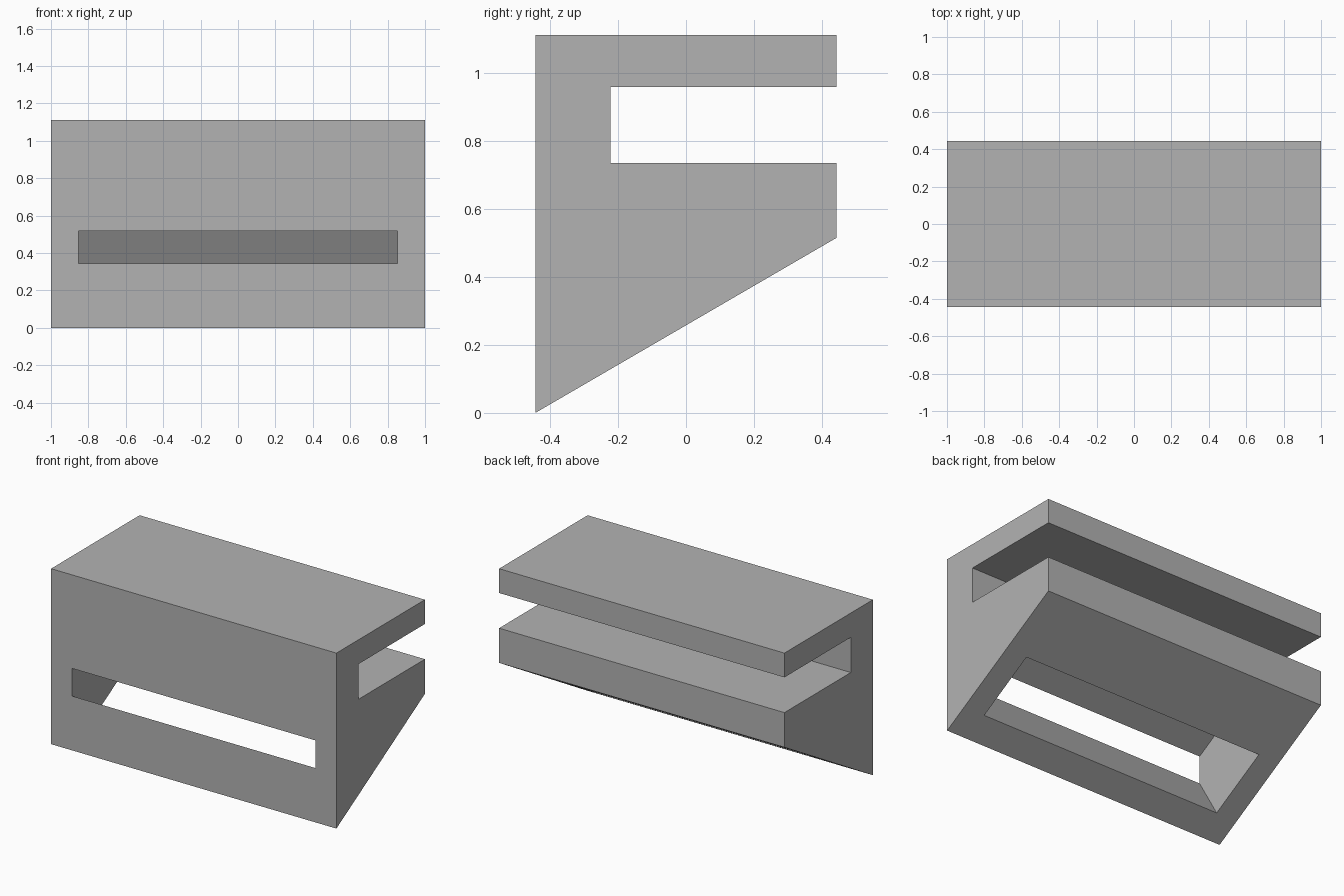
import bpy
import bmesh
import math
from mathutils import Vector

cube = bpy.data.objects.get("Cube")
if cube:
    bpy.data.objects.remove(cube, do_unlink=True)

HALF_LENGTH, HALF_DEPTH, HEIGHT = 1.0, 0.443, 1.112
BACK_EDGE = 0.515        # height of the sloped underside at the back

grey = bpy.data.materials.new("plain_grey")
grey.use_nodes = True
grey.diffuse_color = (0.45, 0.45, 0.45, 1)
grey.node_tree.nodes["Principled BSDF"].inputs["Base Color"].default_value = (0.45, 0.45, 0.45, 1)


def extrude_profile(name, profile, half_length):
    """Extrude a (y, z) outline along x, centred on x = 0."""
    bm = bmesh.new()
    face = bm.faces.new([bm.verts.new((-half_length, y, z)) for y, z in profile])
    result = bmesh.ops.extrude_face_region(bm, geom=[face])
    verts = [g for g in result["geom"] if isinstance(g, bmesh.types.BMVert)]
    bmesh.ops.translate(bm, verts=verts, vec=(2 * half_length, 0, 0))
    bmesh.ops.recalc_face_normals(bm, faces=bm.faces)
    mesh = bpy.data.meshes.new(name)
    bm.to_mesh(mesh)
    bm.free()
    mesh.materials.append(grey)
    obj = bpy.data.objects.new(name, mesh)
    bpy.context.collection.objects.link(obj)
    return obj


# Bracket body: sloped underside and a long channel open to the back
body = extrude_profile("bracket_body", [
    (-HALF_DEPTH, 0), (HALF_DEPTH, BACK_EDGE), (HALF_DEPTH, 0.735),
    (-0.222, 0.735), (-0.222, 0.958), (HALF_DEPTH, 0.958),
    (HALF_DEPTH, HEIGHT), (-HALF_DEPTH, HEIGHT)], HALF_LENGTH)

# Pocket cut square to the underside, breaking out through the front
angle = math.atan2(BACK_EDGE, 2 * HALF_DEPTH)
along = Vector((math.cos(angle), math.sin(angle)))
inward = Vector((-math.sin(angle), math.cos(angle)))
toe = Vector((-HALF_DEPTH, 0))
pocket = extrude_profile("pocket_cutter", [
    toe + along * s + inward * h
    for s, h in ((0.173, -0.1), (0.6, -0.1), (0.6, 0.449), (0.173, 0.449))], 0.853)
pocket.hide_render = True

cut = body.modifiers.new("pocket", 'BOOLEAN')
cut.operation = 'DIFFERENCE'
cut.solver = 'EXACT'
cut.object = pocket
bpy.context.view_layer.objects.active = body
bpy.ops.object.modifier_apply(modifier=cut.name)
bpy.data.objects.remove(pocket, do_unlink=True)
